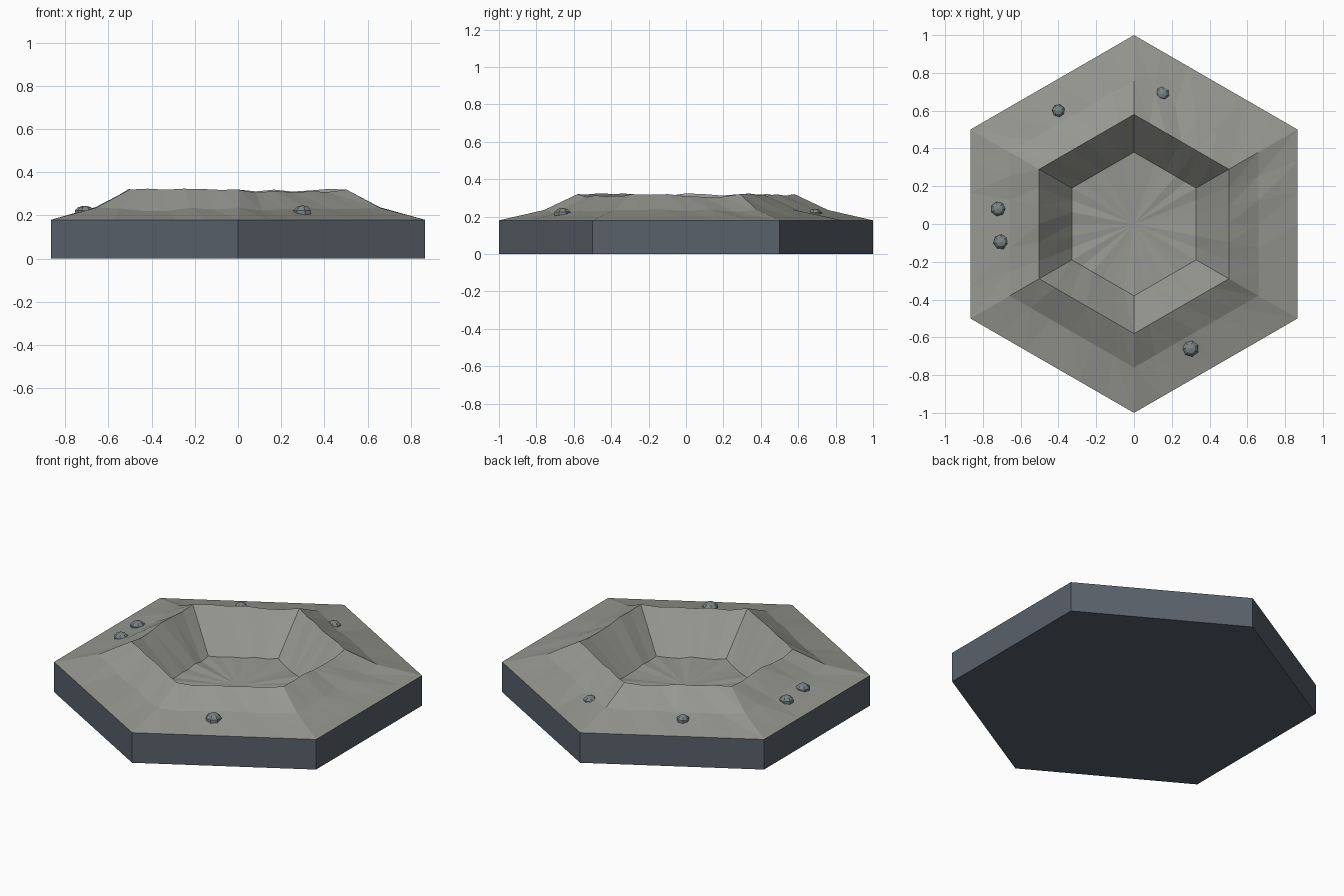
import bpy, bmesh, math, random
from mathutils import Vector

if "Cube" in bpy.data.objects:
    bpy.data.objects.remove(bpy.data.objects["Cube"])

random.seed(4)
SEG = 6          # subdivisions along each hexagon side
BASE_H = 0.18


def material(name, color):
    m = bpy.data.materials.new(name)
    m.diffuse_color = (*color, 1)
    m.use_nodes = True
    m.node_tree.nodes["Principled BSDF"].inputs["Base Color"].default_value = m.diffuse_color
    return m


def finish(bm, name, mat):
    bmesh.ops.recalc_face_normals(bm, faces=bm.faces)
    me = bpy.data.meshes.new(name)
    bm.to_mesh(me)
    bm.free()
    ob = bpy.data.objects.new(name, me)
    me.materials.append(mat)
    bpy.context.collection.objects.link(ob)
    return ob


def hex_ring(bm, r, z, jitter=0.0, seg=1):
    """Hexagon outline with straight sides, pointing along y."""
    pts = [Vector((r * math.sin(k * math.pi / 3), r * math.cos(k * math.pi / 3), z))
           for k in range(6)]
    ring = []
    for k in range(6):
        for j in range(seg):
            p = pts[k].lerp(pts[(k + 1) % 6], j / seg)
            if j:
                p.z += random.uniform(-jitter, jitter * 0.3)
            ring.append(bm.verts.new(p))
    return ring


def bridge(bm, a, b):
    n = len(a)
    for i in range(n):
        j = (i + 1) % n
        # split quads into triangles for the faceted rock look
        bm.faces.new((a[i], a[j], b[j]))
        bm.faces.new((a[i], b[j], b[i]))


stone = material("stone", (0.31, 0.31, 0.285))
slate = material("slate", (0.10, 0.12, 0.145))
pebble_mat = material("pebble", (0.20, 0.23, 0.24))

# Hexagonal base: sides and underside, open where the terrain sits
bm = bmesh.new()
low, top = hex_ring(bm, 1, 0), hex_ring(bm, 1, BASE_H)
for i in range(6):
    j = (i + 1) % 6
    bm.faces.new((low[i], low[j], top[j], top[i]))
bm.faces.new(low[::-1])
bmesh.ops.recalc_face_normals(bm, faces=bm.faces)
finish(bm, "tile_base", slate)

# Crater terrain: outer edge, slope, raised rim, floor edge, centre
bm = bmesh.new()
profile = [(1.0, BASE_H, 0), (0.76, 0.235, 0.014), (0.58, 0.32, 0.016),
           (0.38, 0.095, 0.01)]
rings = [hex_ring(bm, r, z, n, SEG) for r, z, n in profile]
for a, b in zip(rings, rings[1:]):
    bridge(bm, a, b)
centre = bm.verts.new((0, 0, 0.08))
floor = rings[-1]
for i in range(len(floor)):
    bm.faces.new((floor[i], floor[(i + 1) % len(floor)], centre))
crater = finish(bm, "crater_terrain", stone)
if crater.data.polygons[0].normal.z < 0:
    crater.data.flip_normals()

# Pebbles scattered on the outer slope
for i, (x, y, r) in enumerate([(-0.40, 0.60, 0.036), (0.15, 0.69, 0.039),
                               (-0.72, 0.08, 0.041), (-0.705, -0.095, 0.042),
                               (0.30, -0.66, 0.045)]):
    bm = bmesh.new()
    bmesh.ops.create_uvsphere(bm, u_segments=7, v_segments=5, radius=r)
    ob = finish(bm, f"pebble_{i + 1}", pebble_mat)
    ob.location = (x, y, 0.213)
    ob.scale.z = 0.75
    ob.rotation_euler.z = random.uniform(0, 6.28)
